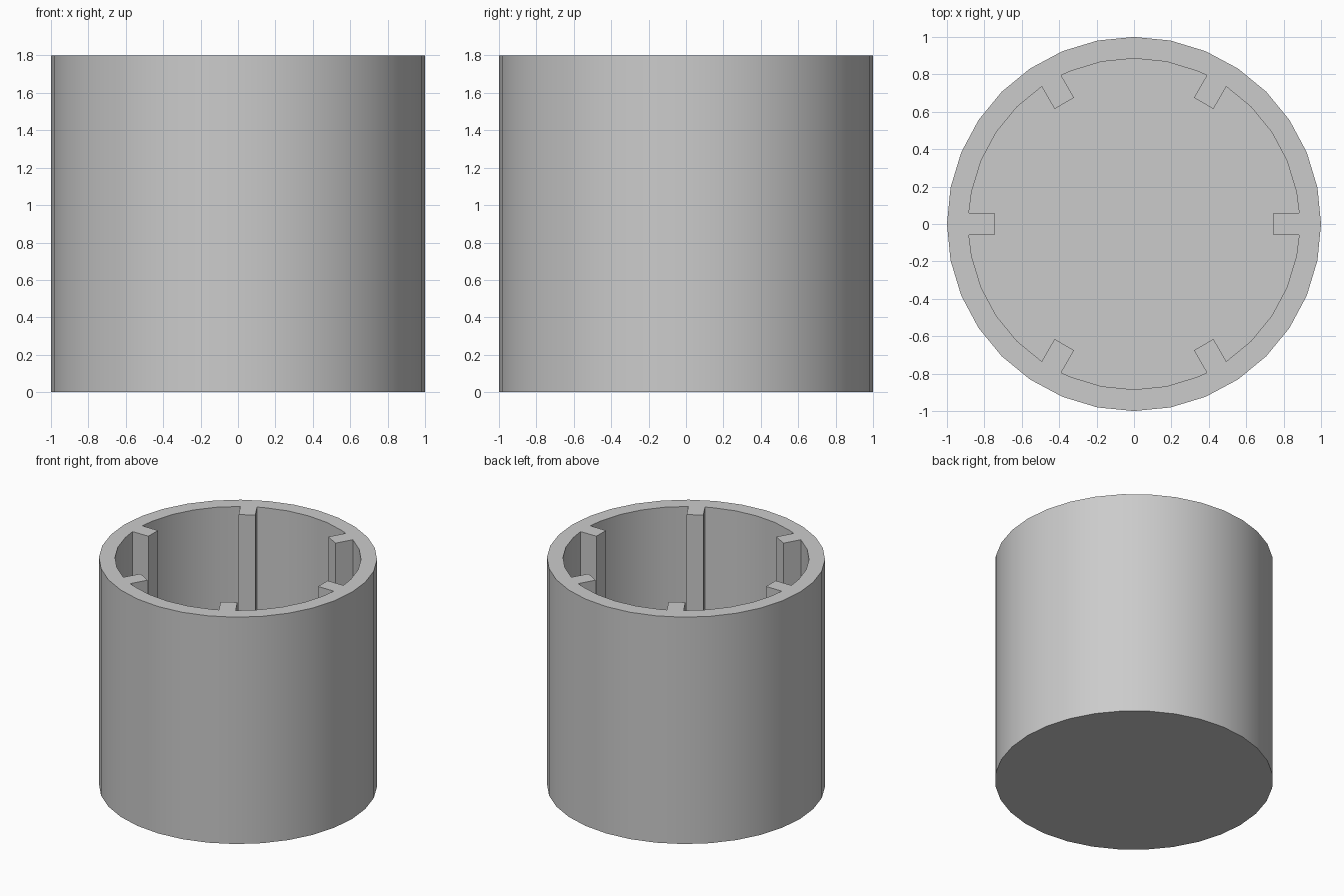
import bpy, bmesh, math
from mathutils import Vector

cube = bpy.data.objects.get("Cube")
if cube:
    bpy.data.objects.remove(cube, do_unlink=True)

HEIGHT, FLOOR = 1.8, 0.11
OUTER, INNER, RIB_TIP = 1.0, 0.885, 0.745
RIB_HALF, SIDES, RIBS = 0.06, 32, 6

grey = bpy.data.materials.new("plain grey")
grey.use_nodes = True
color = (0.6, 0.6, 0.6, 1)
grey.diffuse_color = color
grey.node_tree.nodes["Principled BSDF"].inputs["Base Color"].default_value = color


def polar(radius, angle):
    return Vector((radius * math.cos(angle), radius * math.sin(angle)))


def bore_outline():
    """Round bore interrupted by square ribs pointing inward."""
    half = math.asin(RIB_HALF / INNER)
    pitch = math.tau / RIBS
    points = []
    for r in range(RIBS):
        a = r * pitch
        across = polar(RIB_HALF, a + math.pi / 2)
        tip = polar(RIB_TIP, a)
        points += [polar(INNER, a - half), tip - across, tip + across, polar(INNER, a + half)]
        for s in range(SIDES + 1):
            t = s * math.tau / SIDES
            if a + half + 0.01 < t < a + pitch - half - 0.01:
                points.append(polar(INNER, t))
    return points


def ring(bm, points, z):
    return [bm.verts.new((p.x, p.y, z)) for p in points]


def loop_edges(bm, verts):
    pairs = zip(verts, verts[1:] + verts[:1])
    return [bm.edges.get(p) or bm.edges.new(p) for p in pairs]


def wall(bm, low, high):
    for i in range(len(low)):
        j = (i + 1) % len(low)
        bm.faces.new((low[i], low[j], high[j], high[i]))


# Cup: outer wall, ribbed bore, solid floor and flat rim
bm = bmesh.new()
outside = [polar(OUTER, i * math.tau / SIDES) for i in range(SIDES)]
bore = bore_outline()
base, rim = ring(bm, outside, 0), ring(bm, outside, HEIGHT)
floor, lip = ring(bm, bore, FLOOR), ring(bm, bore, HEIGHT)
wall(bm, base, rim)
wall(bm, floor, lip)
bm.faces.new(base)
bm.faces.new(floor)
bmesh.ops.triangle_fill(bm, use_beauty=True, edges=loop_edges(bm, rim) + loop_edges(bm, lip))
bmesh.ops.recalc_face_normals(bm, faces=bm.faces[:])

mesh = bpy.data.meshes.new("ribbed_cup")
bm.to_mesh(mesh)
bm.free()
mesh.materials.append(grey)
cup = bpy.data.objects.new("ribbed_cup", mesh)
bpy.context.collection.objects.link(cup)

# Smooth round walls, crisp rims and rib corners
bpy.ops.object.select_all(action='DESELECT')
cup.select_set(True)
bpy.context.view_layer.objects.active = cup
bpy.ops.object.shade_smooth_by_angle(angle=math.radians(30))
